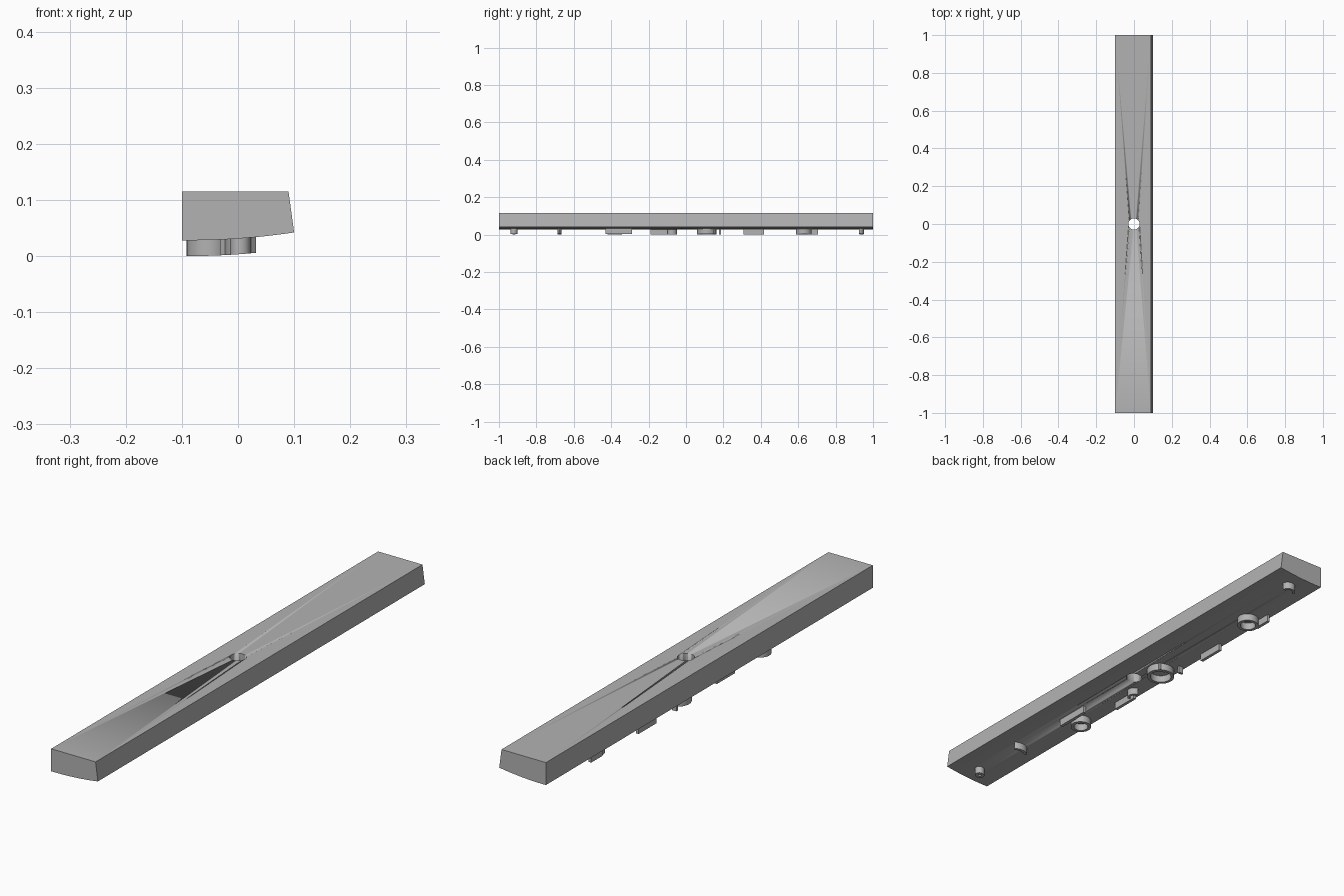
import bpy
import bmesh
from math import radians, cos, sin

if "Cube" in bpy.data.objects:
    bpy.data.objects.remove(bpy.data.objects["Cube"], do_unlink=True)

grey = bpy.data.materials.new("plain grey")
grey.use_nodes = True
grey.diffuse_color = (0.45, 0.45, 0.45, 1)
grey.node_tree.nodes["Principled BSDF"].inputs["Base Color"].default_value = (0.45, 0.45, 0.45, 1)


def underside(x):
    """Height of the gently curved underside of the bar."""
    return 0.031 + 0.07 * x + 0.4 * x * x


def finish(bm, name):
    bmesh.ops.recalc_face_normals(bm, faces=bm.faces)
    mesh = bpy.data.meshes.new(name)
    bm.to_mesh(mesh)
    bm.free()
    mesh.materials.append(grey)
    obj = bpy.data.objects.new(name, mesh)
    bpy.context.collection.objects.link(obj)
    bpy.ops.object.select_all(action="DESELECT")
    obj.select_set(True)
    bpy.context.view_layer.objects.active = obj
    bpy.ops.object.shade_smooth_by_angle(angle=radians(30))
    return obj


def wall(name, cx, cy, radius, start=0, end=360, thick=0.012, steps=32):
    """Curved rib hanging below the underside; a full turn makes a ring."""
    closed = end - start == 360
    bm = bmesh.new()
    sections = []
    for i in range(steps if closed else steps + 1):
        a = radians(start + (end - start) * i / steps)
        section = []
        for r, low in ((radius, 0), (radius, 1), (radius - thick, 1), (radius - thick, 0)):
            x, y = cx + r * cos(a), cy + r * sin(a)
            z = underside(x) + (-0.028 if low else 0.004)
            section.append(bm.verts.new((x, y, z)))
        sections.append(section)
    pairs = list(zip(sections, sections[1:]))
    if closed:
        pairs.append((sections[-1], sections[0]))
    else:
        bm.faces.new(sections[0])
        bm.faces.new(sections[-1])
    for s, t in pairs:
        for k in range(4):
            n = (k + 1) % 4
            bm.faces.new((s[k], s[n], t[n], t[k]))
    return finish(bm, name)


def rib(name, x, y, width, length):
    """Straight rib following the underside."""
    bm = bmesh.new()
    bmesh.ops.create_cube(bm, size=1)
    for v in bm.verts:
        drop = -0.028 if v.co.z < 0 else 0.004
        v.co.x = x + v.co.x * width
        v.co.y = y + v.co.y * length
        v.co.z = underside(v.co.x) + drop
    return finish(bm, name)


# Long bar: cross-section with a sloping side and a curved underside
bm = bmesh.new()
xs = [-0.1 + 0.2 * i / 16 for i in range(17)]
outline = [(x, underside(x)) for x in xs] + [(0.09, 0.115), (-0.1, 0.115)]
front = bm.faces.new([bm.verts.new((x, -1, z)) for x, z in outline])
extruded = bmesh.ops.extrude_face_region(bm, geom=[front], use_keep_orig=True)
for v in extruded["geom"]:
    if isinstance(v, bmesh.types.BMVert):
        v.co.y = 1
bar = finish(bm, "bar")

# Round hole through the middle
bm = bmesh.new()
bmesh.ops.create_cone(bm, cap_ends=True, segments=40, radius1=0.03, radius2=0.03, depth=0.6)
cutter = finish(bm, "hole_cutter")
cutter.hide_render = True
cut = bar.modifiers.new("hole", "BOOLEAN")
cut.operation = "DIFFERENCE"
cut.solver = "EXACT"
cut.object = cutter
bpy.context.view_layer.objects.active = bar
bpy.ops.object.modifier_apply(modifier=cut.name)
bpy.data.objects.remove(cutter, do_unlink=True)

# Rings under the bar
for name, x, y, r in (("end_pin", 0.004, -0.92, 0.018),
                      ("front_ring", -0.052, -0.38, 0.039),
                      ("middle_ring", -0.04, 0.112, 0.052),
                      ("back_ring", -0.044, 0.63, 0.041)):
    wall(name, x, y, r)

# Curved ribs
wall("front_arc", 0, -0.71, 0.045, 45, 135, steps=12)
wall("middle_arc", -0.065, -0.075, 0.027, -60, 80, 0.01, 14)
wall("back_arc", 0, 0.925, 0.026, 0, 170, 0.01, 16)

# Straight ribs
for name, x, y, w, d in (("front_rib", 0.004, -0.36, 0.012, 0.14),
                         ("middle_rib", -0.07, -0.135, 0.012, 0.11),
                         ("ring_tab", -0.016, 0.15, 0.03, 0.01),
                         ("small_tab", -0.08, 0.182, 0.02, 0.01),
                         ("side_rib", -0.083, 0.362, 0.012, 0.11),
                         ("back_rib", -0.083, 0.672, 0.012, 0.07)):
    rib(name, x, y, w, d)
